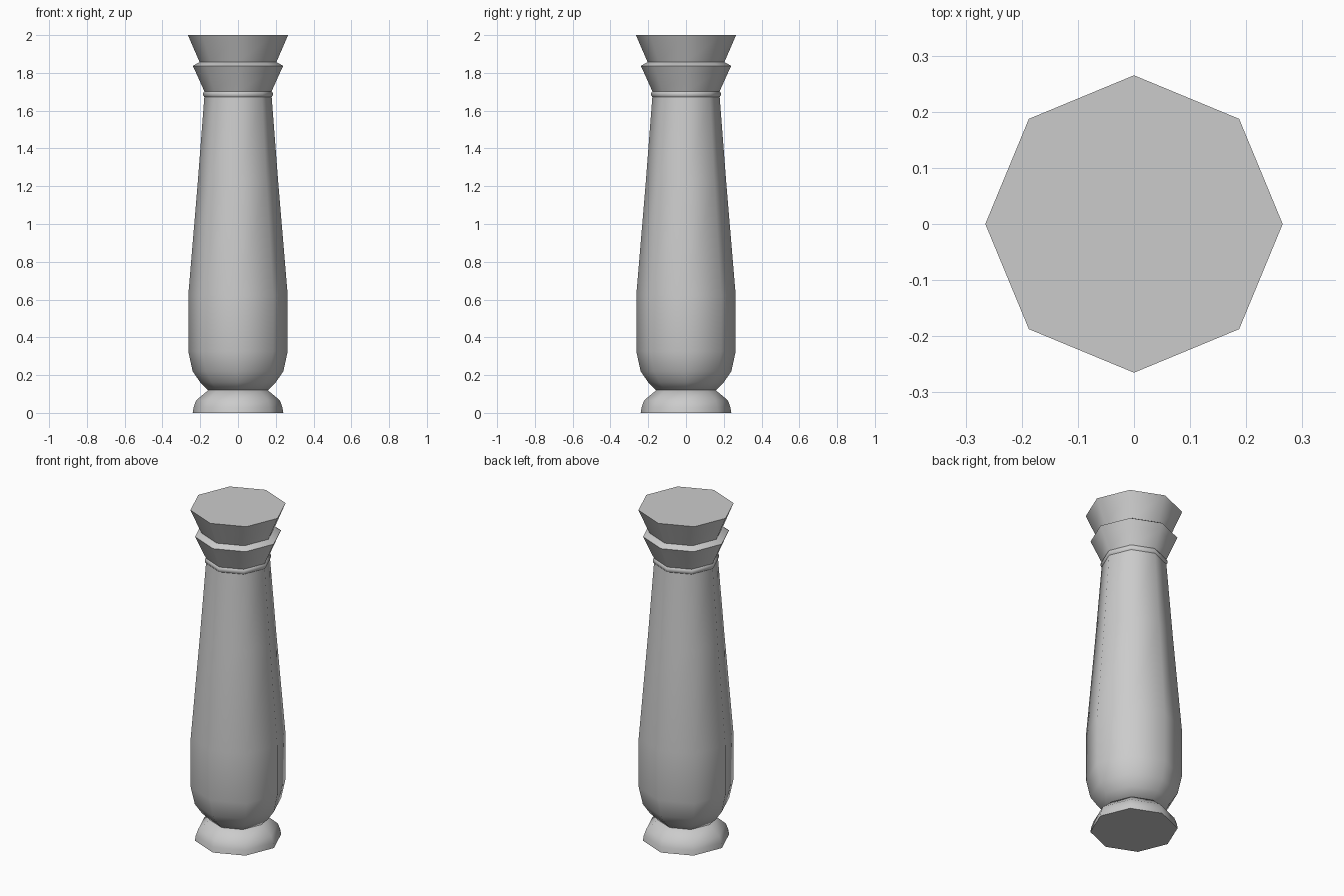
import bpy, bmesh
from math import cos, sin, pi, radians

if "Cube" in bpy.data.objects:
    bpy.data.objects.remove(bpy.data.objects["Cube"])

SIDES = 8


def lathe(name, profile):
    """Turn an (r, z) profile into a closed eight-sided solid."""
    bm = bmesh.new()
    rings = []
    for r, z in profile:
        rings.append([bm.verts.new((r * cos(2 * pi * i / SIDES),
                                    r * sin(2 * pi * i / SIDES), z))
                      for i in range(SIDES)])
    for a, b in zip(rings, rings[1:]):
        for i in range(SIDES):
            j = (i + 1) % SIDES
            bm.faces.new((a[i], a[j], b[j], b[i]))
    bm.faces.new(rings[0][::-1])
    bm.faces.new(rings[-1])
    mesh = bpy.data.meshes.new(name)
    bm.to_mesh(mesh)
    bm.free()
    ob = bpy.data.objects.new(name, mesh)
    bpy.context.collection.objects.link(ob)
    bpy.context.view_layer.objects.active = ob
    ob.select_set(True)
    bpy.ops.object.shade_smooth_by_angle(angle=radians(50))
    ob.select_set(False)
    return ob


# Foot
lathe("foot", [(0.24, 0), (0.235, 0.03), (0.222, 0.066), (0.158, 0.12)])

# Swelling, tapered shaft
lathe("shaft", [(0.158, 0.12), (0.20, 0.162), (0.24, 0.22), (0.263, 0.325),
                (0.263, 0.625), (0.213, 1.22), (0.178, 1.675)])

# Thin collar ring
lathe("collar", [(0.178, 1.672), (0.184, 1.68), (0.184, 1.694), (0.178, 1.703)])

# Flared capital with rolled lip
lathe("capital", [(0.177, 1.70), (0.222, 1.80), (0.239, 1.837),
                  (0.212, 1.853), (0.20, 1.858)])

# Flared top block
lathe("top_block", [(0.203, 1.856), (0.265, 2.0)])
